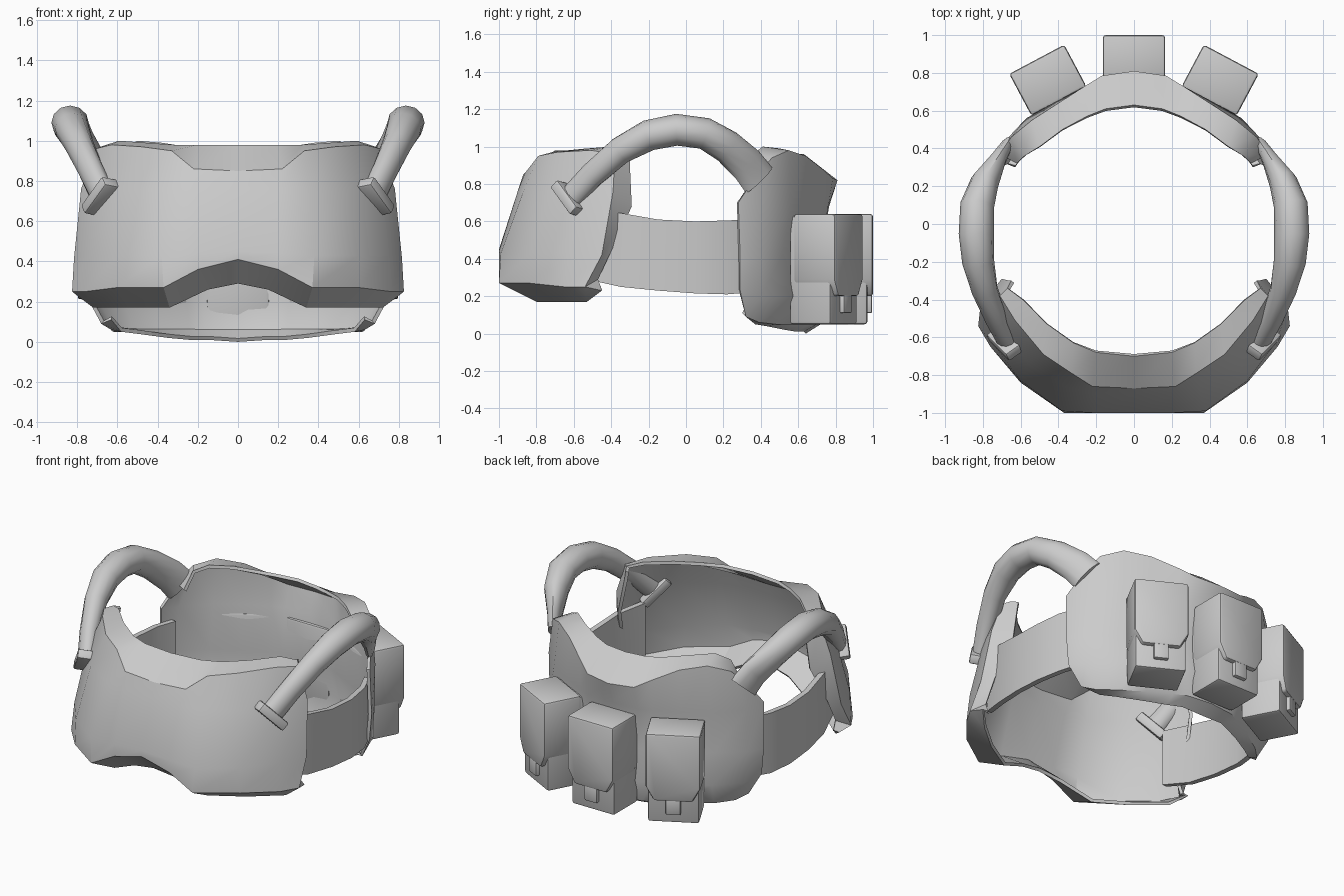
import bpy
import bmesh
from math import radians, sin, cos
from mathutils import Matrix, Vector

cube = bpy.data.objects.get("Cube")
if cube:
    bpy.data.objects.remove(cube, do_unlink=True)

grey = bpy.data.materials.new("plain_grey")
grey.use_nodes = True
colour = (0.6, 0.6, 0.6, 1)
grey.diffuse_color = colour
grey.node_tree.nodes["Principled BSDF"].inputs["Base Color"].default_value = colour


def finish(name, bm, bevel=0, wall=0, angle=35):
    """Turn a bmesh into a smooth shaded object, thickened or bevelled."""
    bmesh.ops.recalc_face_normals(bm, faces=bm.faces[:])
    if wall:
        facing = sum(f.normal.xy.dot(f.calc_center_median().xy) for f in bm.faces)
        if facing < 0:
            bmesh.ops.reverse_faces(bm, faces=bm.faces[:])
    mesh = bpy.data.meshes.new(name)
    bm.to_mesh(mesh)
    bm.free()
    mesh.materials.append(grey)
    obj = bpy.data.objects.new(name, mesh)
    bpy.context.collection.objects.link(obj)
    bpy.ops.object.select_all(action="DESELECT")
    obj.select_set(True)
    bpy.context.view_layer.objects.active = obj
    if wall:
        mod = obj.modifiers.new("wall", "SOLIDIFY")
        mod.thickness, mod.offset = wall, -1
        bpy.ops.object.modifier_apply(modifier=mod.name)
    if bevel:
        mod = obj.modifiers.new("soft_edges", "BEVEL")
        mod.width, mod.segments = bevel, 2
        bpy.ops.object.modifier_apply(modifier=mod.name)
    bpy.ops.object.shade_smooth_by_angle(angle=radians(angle))


def skin(name, columns, angle=35):
    """Join a row of closed sections into one capped solid."""
    bm = bmesh.new()
    rings = [[bm.verts.new(p) for p in c] for c in columns]
    count = len(rings[0])
    for a, b in zip(rings, rings[1:]):
        for i in range(count):
            j = (i + 1) % count
            bm.faces.new((a[i], a[j], b[j], b[i]))
    bm.faces.new(rings[0])
    bm.faces.new(rings[-1])
    finish(name, bm, angle=angle)


def mirrored_sheet(name, rails, wall, angle):
    """Skin an open sheet over rails that run from the centre to the left end."""
    bm = bmesh.new()
    rows = []
    for rail in rails:
        full = [(-x, y, z) for x, y, z in rail[:0:-1]] + rail
        rows.append([bm.verts.new(p) for p in full])
    for a, b in zip(rows, rows[1:]):
        for i in range(len(a) - 1):
            bm.faces.new((a[i], a[i + 1], b[i + 1], b[i]))
    finish(name, bm, wall=wall, angle=angle)


def prism(name, outline, y0, y1, place, bevel):
    """Extrude an x-z outline along y and place it."""
    bm = bmesh.new()
    face = bm.faces.new([bm.verts.new((x, y0, z)) for x, z in outline])
    out = bmesh.ops.extrude_face_region(bm, geom=[face])
    verts = [v for v in out["geom"] if isinstance(v, bmesh.types.BMVert)]
    bmesh.ops.translate(bm, vec=(0, y1 - y0, 0), verts=verts)
    bm.transform(place)
    finish(name, bm, bevel)


def rect(half, low, high):
    return [(-half, low), (half, low), (half, high), (-half, high)]


# Front plate: thin wall with arched hem, scooped neckline and turned-in ends
front_hem = [(0, -.88, .29), (.15, -.86, .26), (.34, -.8, .17), (.54, -.68, .17),
             (.72, -.53, .17), (.8, -.45, .23), (.76, -.45, .235)]
front_bottom = [(0, -1, .41), (.2, -1, .36), (.37, -1, .27), (.6, -.84, .27),
                (.76, -.65, .25), (.825, -.54, .25), (.76, -.47, .29)]
front_belly = [(0, -1, .45), (.2, -1, .44), (.38, -.99, .43), (.6, -.83, .43),
               (.75, -.63, .43), (.815, -.45, .42), (.75, -.4, .44)]
front_chest = [(0, -.9, .76), (.2, -.9, .76), (.35, -.87, .76), (.56, -.73, .76),
               (.72, -.54, .76), (.78, -.39, .76), (.7, -.29, .68)]
front_neck = [(0, -.87, .85), (.22, -.86, .86), (.33, -.79, .95), (.48, -.69, .97),
              (.63, -.51, .98), (.71, -.38, .96), (.66, -.3, .9)]
front_rim = [(0, -.7, .98), (.2, -.68, .98), (.32, -.63, .98), (.46, -.53, .99),
             (.59, -.4, 1), (.67, -.34, .975), (.65, -.3, .96)]
mirrored_sheet("front_plate", [front_hem, front_bottom, front_belly, front_chest,
                               front_neck, front_rim], wall=.02, angle=28)

# Back shell: thin wall with scooped collar, waist and rounded hem
back_rim = [(0, .63, .96), (.15, .61, .96), (.25, .57, .97), (.38, .5, .99),
            (.5, .41, 1), (.58, .36, .96), (.62, .32, .84)]
back_collar = [(0, .81, .82), (.17, .785, .83), (.26, .73, .88), (.4, .64, .95),
               (.54, .55, .98), (.65, .46, .94), (.71, .37, .84)]
back_upper = [(0, .765, .68), (.18, .76, .68), (.26, .725, .68), (.42, .645, .68),
              (.57, .56, .68), (.72, .4, .68), (.765, .28, .7)]
back_waist = [(0, .72, .4), (.17, .715, .4), (.25, .68, .4), (.4, .6, .4),
              (.56, .51, .4), (.72, .39, .4), (.77, .29, .4)]
back_lower = [(0, .755, .2), (.18, .75, .2), (.26, .715, .2), (.42, .64, .2),
              (.57, .55, .2), (.71, .4, .2), (.755, .29, .23)]
back_hem = [(0, .72, .05), (.17, .7, .05), (.25, .66, .05), (.39, .58, .05),
            (.54, .48, .05), (.63, .39, .06), (.68, .32, .09)]
back_foot = [(0, .64, 0), (.15, .63, .01), (.24, .59, .01), (.35, .53, .02),
             (.5, .43, .04), (.58, .37, .05), (.63, .3, .11)]
mirrored_sheet("back_shell", [back_rim, back_collar, back_upper, back_waist,
                              back_lower, back_hem, back_foot], wall=.02, angle=40)

# Pouches set into the back wall, each with flap and clip
flap_outline = [(-.165, .64), (-.165, .29), (-.115, .2),
                (.115, .2), (.165, .29), (.165, .64)]
for label, x, y, turn in (("middle", 0, 1, 0), ("left", .515, .872, -28),
                          ("right", -.515, .872, 28)):
    place = Matrix.Translation((x, y, 0)) @ Matrix.Rotation(radians(turn), 4, "Z")
    prism(label + "_pouch_body", rect(.155, .05, .63), -.28, -.03, place, .015)
    prism(label + "_pouch_flap", flap_outline, -.25, 0, place, .015)
    prism(label + "_pouch_clip", rect(.045, .11, .22), -.05, -.005, place, .008)

# Side bands, arched tubes and their end collars
band_path = [(.7, -.53, .29, .66), (.76, -.35, .25, .645), (.79, -.15, .23, .61),
             (.795, .05, .215, .6), (.77, .22, .21, .605), (.72, .335, .22, .61)]
# Each tube point: position, radius facing outward, radius along the body
tube_path = [(.67, -.62, .72, .055, .07), (.73, -.5, .85, .06, .07),
             (.79, -.35, .98, .07, .075), (.825, -.2, 1.06, .085, .083),
             (.835, -.05, 1.09, .093, .085), (.83, .1, 1.07, .09, .085),
             (.79, .22, 1, .075, .09), (.725, .33, .9, .045, .1),
             (.69, .39, .82, .035, .105)]
for label, side in (("left", 1), ("right", -1)):
    skin(label + "_side_band",
         [[(side * x, y, low), (side * x, y, high),
           (side * (x - .035), y, high), (side * (x - .035), y, low)]
          for x, y, low, high in band_path])

    points = [Vector((side * x, y, z)) for x, y, z, thin, wide in tube_path]
    sections = []
    for i, point in enumerate(points):
        ahead = points[min(i + 1, len(points) - 1)] - points[max(i - 1, 0)]
        across = Vector((point.x, point.y, 0)).cross(ahead).normalized()
        outward = ahead.cross(across).normalized()
        thin, wide = tube_path[i][3:]
        turns = [radians(30 * k) for k in range(12)]
        sections.append([point + outward * thin * cos(t) + across * wide * sin(t)
                         for t in turns])
    skin(label + "_arched_tube", sections, angle=45)

    along = (points[1] - points[0]).normalized()
    length = Vector((side * .12, .12, -.17))
    length = (length - along * length.dot(along)).normalized()
    width = along.cross(length)
    basis = Matrix((width, along, length)).transposed().to_4x4()
    place = Matrix.Translation(points[0]) @ basis
    prism(label + "_tube_collar", rect(.065, -.105, .105), -.03, .03, place, .012)
